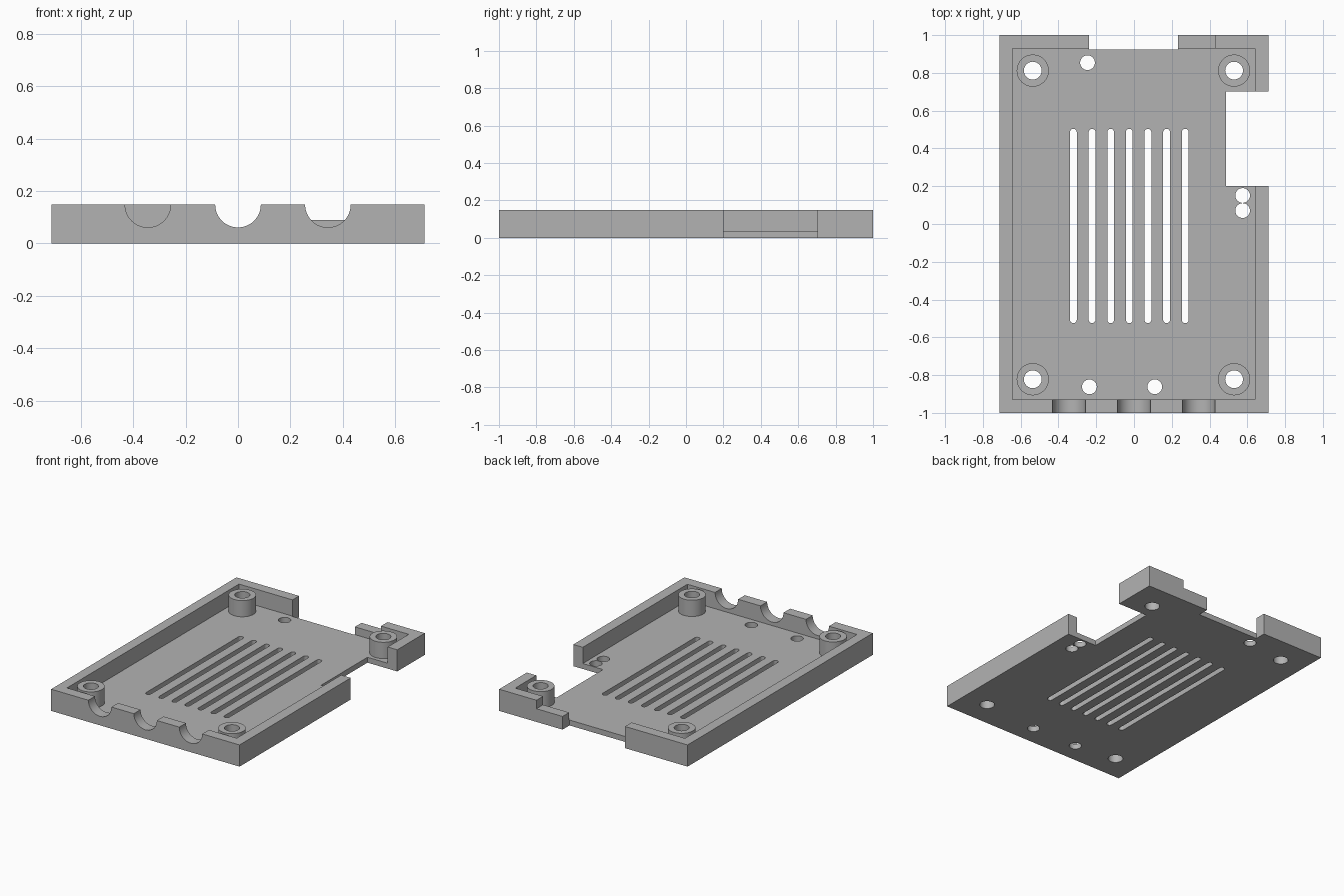
import bpy, bmesh, math

if "Cube" in bpy.data.objects:
    bpy.data.objects.remove(bpy.data.objects["Cube"])

HALF_X, HALF_Y, TOP, FLOOR = 0.712, 1.0, 0.148, 0.037
BELOW, ABOVE = -0.1, 0.3

grey = bpy.data.materials.new("plain_grey")
grey.use_nodes = True
grey.diffuse_color = (0.45, 0.45, 0.45, 1)
grey.node_tree.nodes["Principled BSDF"].inputs["Base Color"].default_value = grey.diffuse_color


def prism(name, outline, z0, z1):
    """Extrude a flat outline from z0 to z1."""
    bm = bmesh.new()
    face = bm.faces.new([bm.verts.new((x, y, z0)) for x, y in outline])
    ext = bmesh.ops.extrude_face_region(bm, geom=[face])
    verts = [v for v in ext["geom"] if isinstance(v, bmesh.types.BMVert)]
    bmesh.ops.translate(bm, verts=verts, vec=(0, 0, z1 - z0))
    bmesh.ops.recalc_face_normals(bm, faces=bm.faces)
    mesh = bpy.data.meshes.new(name)
    bm.to_mesh(mesh)
    bm.free()
    mesh.materials.append(grey)
    obj = bpy.data.objects.new(name, mesh)
    bpy.context.collection.objects.link(obj)
    return obj


def box(name, x0, x1, y0, y1, z0, z1):
    return prism(name, [(x0, y0), (x1, y0), (x1, y1), (x0, y1)], z0, z1)


def arc(x, y, r, start, end, steps):
    angles = [start + (end - start) * i / steps for i in range(steps + 1)]
    return [(x + r * math.cos(a), y + r * math.sin(a)) for a in angles]


def rod(name, x, y, r, z0, z1, sides=48):
    return prism(name, arc(x, y, r, 0, math.tau, sides)[:-1], z0, z1)


def activate(obj):
    bpy.ops.object.select_all(action="DESELECT")
    obj.select_set(True)
    bpy.context.view_layer.objects.active = obj


def cut(target, cutter):
    """Subtract the cutter from the target, then discard it."""
    cutter.hide_render = True
    mod = target.modifiers.new("cut", "BOOLEAN")
    mod.operation = "DIFFERENCE"
    mod.solver = "EXACT"
    mod.object = cutter
    activate(target)
    bpy.ops.object.modifier_apply(modifier=mod.name)
    bpy.data.objects.remove(cutter)


def soften(obj):
    activate(obj)
    bpy.ops.object.shade_smooth_by_angle(angle=math.radians(30))


# Open tray: floor and surrounding wall
tray = box("tray", -HALF_X, HALF_X, -HALF_Y, HALF_Y, 0, TOP)
cut(tray, box("cavity", -0.643, 0.64, -0.928, 0.929, FLOOR, ABOVE))

# Side opening, back opening and lowered piece of the back wall
cut(tray, box("side_opening", 0.487, 0.9, 0.2, 0.702, BELOW, ABOVE))
cut(tray, box("back_opening", -0.239, 0.233, 0.925, 1.2, BELOW, ABOVE))
cut(tray, box("back_step", 0.2, 0.43, 0.9, 1.2, 0.09, ABOVE))

# Half-round cable notches in the front wall
for x in (-0.344, 0, 0.343):
    notch = rod("notch", 0, 0, 0.087, -0.1, 0.1, 64)
    notch.rotation_euler.x = math.pi / 2
    notch.location = (x, -0.96, TOP)
    cut(tray, notch)

# Ventilation slots with round ends
for i in range(7):
    x, r = -0.321 + i * 0.0987, 0.018
    outline = arc(x, 0.486, r, 0, math.pi, 12) + arc(x, -0.507, r, math.pi, math.tau, 12)
    cut(tray, prism("slot", outline, BELOW, ABOVE))

# Small round holes in the floor
for x, y in ((-0.246, 0.854), (-0.236, -0.862), (0.11, -0.862), (0.575, 0.151), (0.575, 0.071)):
    cut(tray, rod("hole", x, y, 0.039, BELOW, FLOOR + 0.05))

# Corner screw posts, bored through the floor
for end, y in (("front", -0.822), ("back", 0.812)):
    for side, x in (("right", -0.536), ("left", 0.53)):
        post = rod(f"{end}_{side}_post", x, y, 0.085, FLOOR, TOP)
        for part in (post, tray):
            cut(part, rod("bore", x, y, 0.047, BELOW, ABOVE))
        soften(post)

soften(tray)
